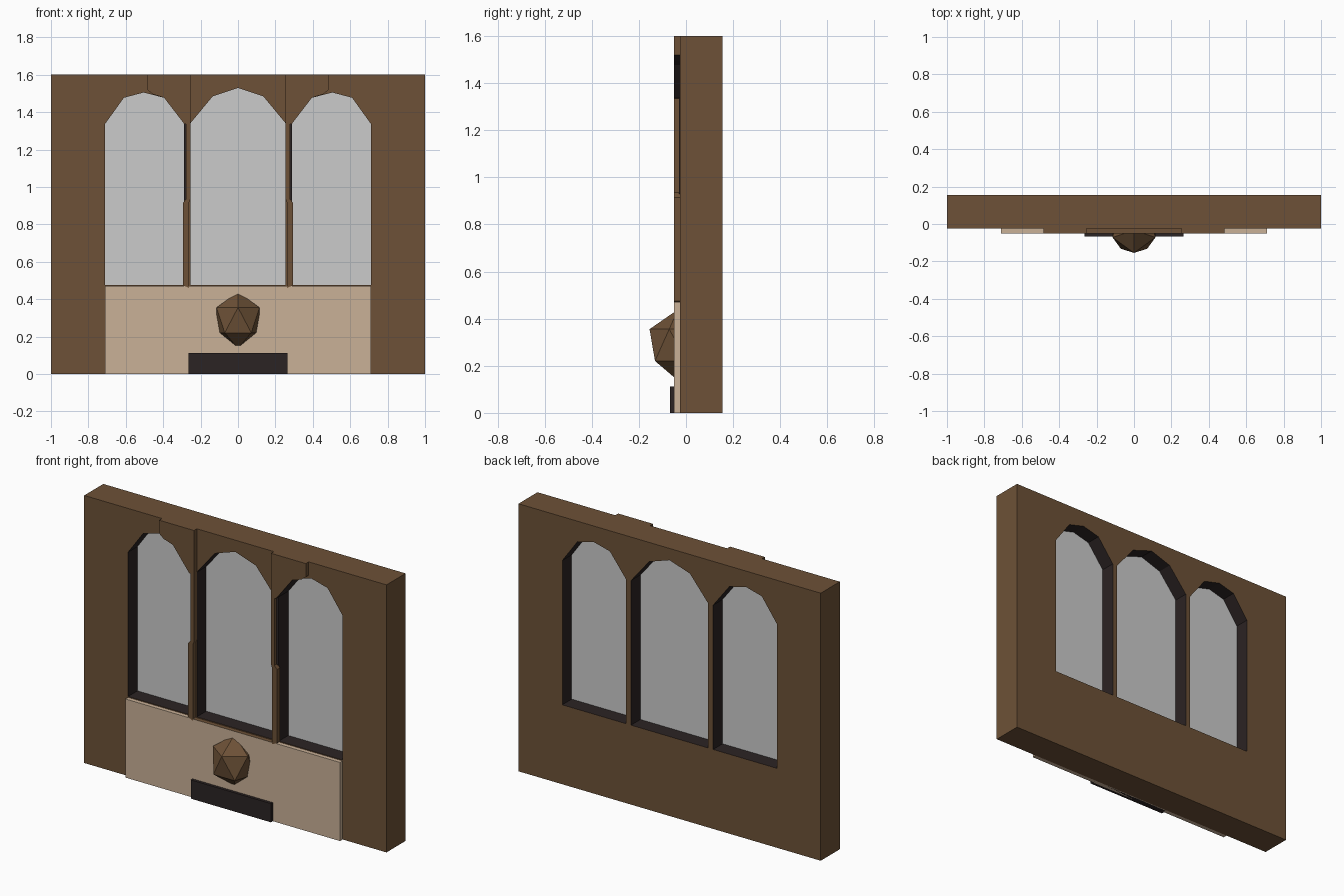
import bpy, bmesh, math

if "Cube" in bpy.data.objects:
    bpy.data.objects.remove(bpy.data.objects["Cube"])


def material(name, r, g, b):
    m = bpy.data.materials.new(name)
    m.diffuse_color = (r, g, b, 1)
    m.use_nodes = True
    m.node_tree.nodes["Principled BSDF"].inputs["Base Color"].default_value = m.diffuse_color
    return m


BROWN = material("brown wood", 0.153, 0.083, 0.038)
CREAM = material("cream panel", 0.59, 0.44, 0.31)
DARK = material("dark trim", 0.024, 0.017, 0.017)
GLASS = material("grey glass", 0.60, 0.60, 0.60)


def prism(name, loops, y0, y1, mats, rule=None):
    """Extrude an xz outline (first loop) with holes (other loops) from y0 to y1."""
    bm = bmesh.new()
    edges = []
    for loop in loops:
        vs = [bm.verts.new((x, y0, z)) for x, z in loop]
        edges += [bm.edges.new((vs[i - 1], vs[i])) for i in range(len(vs))]
    bmesh.ops.triangle_fill(bm, edges=edges, use_beauty=True, normal=(0, -1, 0))
    if y1 != y0:
        ext = bmesh.ops.extrude_face_region(bm, geom=bm.faces[:], use_keep_orig=True)
        moved = [v for v in ext["geom"] if isinstance(v, bmesh.types.BMVert)]
        bmesh.ops.translate(bm, verts=moved, vec=(0, y1 - y0, 0))
        bmesh.ops.recalc_face_normals(bm, faces=bm.faces[:])
    bm.normal_update()
    if rule:
        for f in bm.faces:
            f.material_index = rule(f.normal, f.calc_center_median())
    me = bpy.data.meshes.new(name)
    bm.to_mesh(me)
    bm.free()
    ob = bpy.data.objects.new(name, me)
    for m in mats:
        me.materials.append(m)
    bpy.context.collection.objects.link(ob)
    return ob


def rect(x0, x1, z0, z1):
    return [(x0, z0), (x1, z0), (x1, z1), (x0, z1)]


def mirror(pts):
    return [(-x, z) for x, z in reversed(pts)]


# Window outlines
SILL = 0.475
middle = [(-0.255, SILL), (0.255, SILL), (0.255, 1.34), (0.135, 1.485),
          (0, 1.53), (-0.135, 1.485), (-0.255, 1.34)]
side = [(0.288, SILL), (0.71, SILL), (0.71, 1.338), (0.61, 1.477),
        (0.505, 1.505), (0.395, 1.477), (0.288, 1.338)]
windows = {"middle": middle, "right": side, "left": mirror(side)}

# Wall with three arched openings and dark reveals
prism("wall", [rect(-1, 1, 0, 1.6)] + list(windows.values()), -0.025, 0.155, [BROWN, DARK],
      lambda n, c: int(abs(n.y) < 0.5 and abs(c.x) < 0.99 and 0.01 < c.z < 1.59))

# Glass panes halfway through the wall
for key, loop in windows.items():
    prism(key + "_glass", [loop], 0.064, 0.066, [GLASS])

# Mullions that widen into spandrels, with dark arch undersides
trim = [(0.262, 0.46), (0.295, 0.475), (0.295, 0.915), (0.277, 0.935), (0.277, 1.335),
        (0.288, 1.338), (0.395, 1.477), (0.455, 1.496), (0.485, 1.52), (0.485, 1.6),
        (0.255, 1.6), (0.255, 0.935), (0.262, 0.915)]
edge = rect(0.275, 0.29, 0.93, 1.338)
panel = rect(0.26, 0.71, 0, 0.47)
for key, flip in (("right", lambda p: p), ("left", mirror)):
    prism(key + "_mullion_trim", [flip(trim)], -0.052, -0.025, [BROWN, DARK],
          lambda n, c: int(n.z < -0.3 and c.z > 1.3))
    prism(key + "_mullion_edge", [flip(edge)], -0.03, -0.024, [DARK])
    prism(key + "_panel", [flip(panel)], -0.05, -0.025, [CREAM])

# Middle panel with a brown top edge
prism("middle_panel", [rect(-0.26, 0.26, 0, 0.47)], -0.051, -0.025, [CREAM, BROWN],
      lambda n, c: int(n.z > 0.5))

# Dark plinth
prism("plinth", [rect(-0.265, 0.265, 0, 0.112)], -0.068, -0.03, [DARK])

# Faceted boss, sunk into the panel
bpy.ops.mesh.primitive_ico_sphere_add(subdivisions=1, radius=1, location=(0, -0.034, 0.288),
                                      rotation=(0, 0, -math.pi / 2))
boss = bpy.context.object
boss.name = "boss"
boss.scale = (0.135, 0.135, 0.151)
boss.data.materials.append(BROWN)
